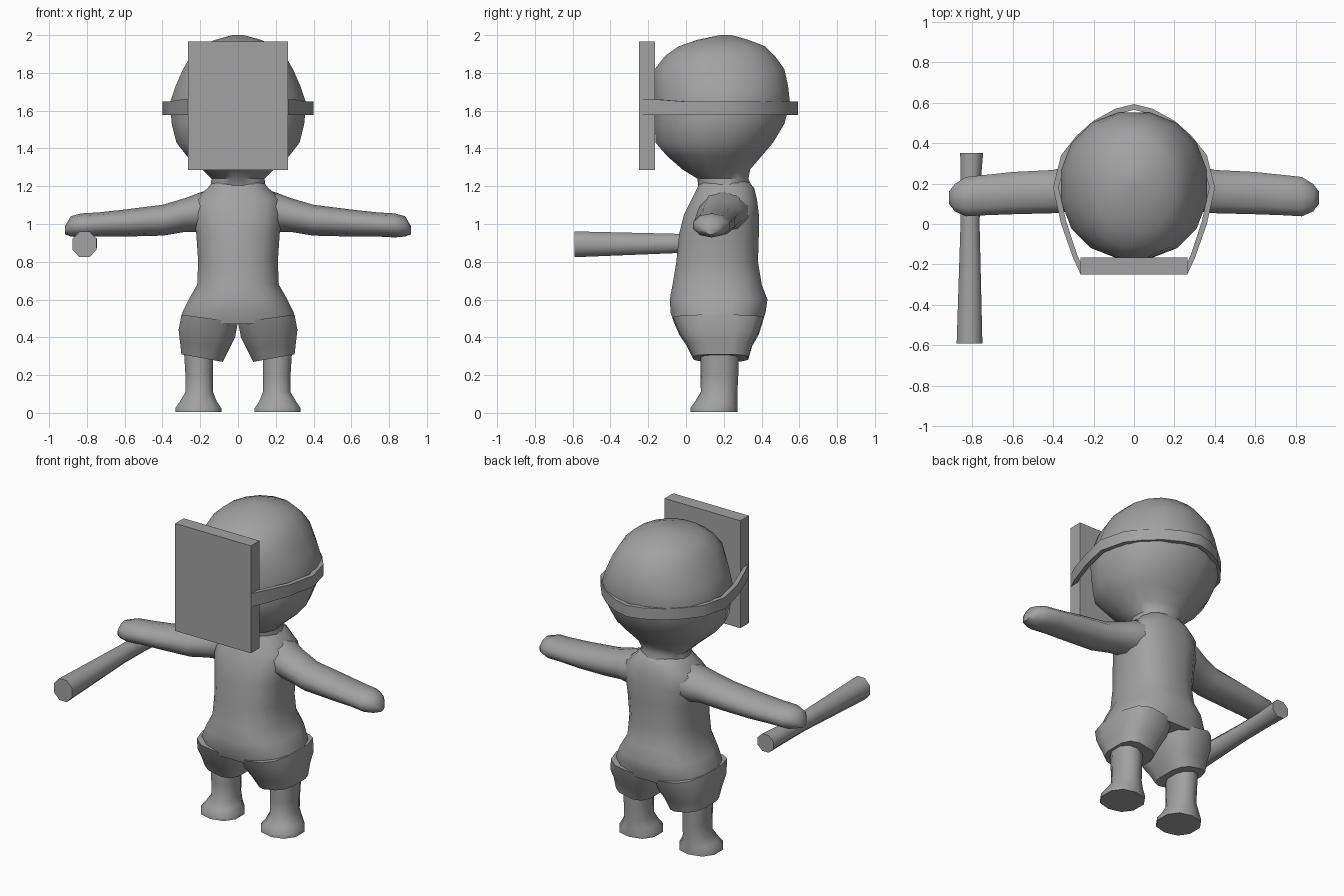
import bpy, bmesh, math

if "Cube" in bpy.data.objects:
    bpy.data.objects.remove(bpy.data.objects["Cube"])

grey = bpy.data.materials.new("plain grey")
grey.diffuse_color = (0.36, 0.36, 0.36, 1)
grey.use_nodes = True
grey.node_tree.nodes["Principled BSDF"].inputs["Base Color"].default_value = grey.diffuse_color


def finish(name, bm, angle=40):
    bmesh.ops.recalc_face_normals(bm, faces=bm.faces)
    me = bpy.data.meshes.new(name)
    bm.to_mesh(me)
    bm.free()
    me.materials.append(grey)
    ob = bpy.data.objects.new(name, me)
    bpy.context.collection.objects.link(ob)
    bpy.ops.object.select_all(action='DESELECT')
    ob.select_set(True)
    bpy.context.view_layer.objects.active = ob
    bpy.ops.object.shade_smooth_by_angle(angle=math.radians(angle))
    return ob


def loft(name, sections, axis='Z', sides=12, power=2.0, tilt=0.0, side=1, angle=50):
    """Skin rings. A section is (position on axis, a min, a max, b min, b max)."""
    bm = bmesh.new()
    rings = []
    for p, a0, a1, b0, b1 in sections:
        ring = []
        for i in range(sides):
            t = 2 * math.pi * (i + 0.5) / sides
            c, s = math.cos(t), math.sin(t)
            k = 1 / math.cos(math.pi / sides) if sides < 8 else 1.02
            u = k * math.copysign(abs(c) ** (2 / power), c)
            v = k * math.copysign(abs(s) ** (2 / power), s)
            a = (a0 + a1) / 2 + u * (a1 - a0) / 2
            b = (b0 + b1) / 2 + v * (b1 - b0) / 2
            if axis == 'Z':
                co = (side * a, b, p + tilt * u)
            elif axis == 'X':
                co = (side * p, a, b)
            else:
                co = (a, p, b)
            ring.append(bm.verts.new(co))
        rings.append(ring)
    for r, q in zip(rings, rings[1:]):
        for i in range(sides):
            j = (i + 1) % sides
            bm.faces.new((r[i], r[j], q[j], q[i]))
    bm.faces.new(rings[0])
    bm.faces.new(rings[-1])
    return finish(name, bm, angle)


# head, rounded crown narrowing to the chin and neck
loft("head", [
    (1.17, -.15, .15, .07, .36), (1.24, -.14, .14, .06, .33),
    (1.29, -.19, .19, -.02, .34), (1.36, -.27, .27, -.10, .40),
    (1.43, -.325, .325, -.16, .46), (1.53, -.35, .35, -.165, .52),
    (1.64, -.36, .36, -.17, .55), (1.73, -.33, .33, -.17, .54),
    (1.82, -.29, .29, -.165, .52), (1.89, -.25, .25, -.11, .47),
    (1.94, -.20, .20, -.04, .42), (1.975, -.12, .12, .06, .33),
    (2.0, -.03, .03, .18, .24)], sides=16, power=2.15)

# torso, from the neck down to the hips
loft("torso", [
    (1.24, -.12, .12, .08, .32), (1.19, -.16, .16, .06, .36),
    (1.13, -.23, .23, .03, .375), (1.05, -.235, .235, -.01, .385),
    (.95, -.22, .22, -.035, .385), (.80, -.21, .21, -.05, .38),
    (.68, -.215, .215, -.07, .40), (.60, -.26, .26, -.085, .43),
    (.53, -.295, .295, -.08, .42), (.47, -.305, .305, -.06, .40)],
    sides=16, power=2.5)

for label, s in (("left", 1), ("right", -1)):
    # shorts leg with a slanted hem
    loft(label + "_shorts_leg", [
        (.50, 0, .30, -.07, .41), (.42, .015, .315, -.035, .385),
        (.36, .045, .308, .005, .35), (.29, .08, .30, .04, .33)],
        sides=12, power=3, tilt=.02, side=s)
    # bare leg flaring into the foot
    loft(label + "_leg", [
        (.36, .13, .29, .08, .28), (.20, .13, .28, .08, .275),
        (.11, .13, .28, .08, .27), (.06, .11, .31, .05, .27),
        (.025, .085, .335, .025, .27), (.005, .085, .335, .025, .27)],
        sides=10, power=2.3, side=s)
    # arm reaching sideways to a blunt hand
    loft(label + "_arm", [
        (.08, .06, .34, .96, 1.20), (.20, .07, .33, .96, 1.165),
        (.28, .06, .30, .96, 1.135), (.40, .05, .27, .94, 1.10),
        (.60, .045, .26, .935, 1.075), (.74, .04, .245, .935, 1.06),
        (.83, .035, .235, .93, 1.055), (.885, .06, .20, .935, 1.04),
        (.915, .10, .16, .945, .99)], axis='X', sides=10, side=s)

# tapered club held in the right hand
loft("club", [
    (-.59, -.88, -.745, .82, .965), (0, -.86, -.76, .845, .95),
    (.20, -.86, -.755, .845, .95), (.35, -.862, -.742, .84, .955)],
    axis='Y', sides=8)

# flat rectangular face plate
bm = bmesh.new()
bmesh.ops.create_cube(bm, size=1)
for v in bm.verts:
    v.co = (v.co.x * .53, -.2075 + v.co.y * .085, 1.625 + v.co.z * .68)
finish("face_plate", bm, 30)

# strap running round the back of the head
half = [(.265, -.245), (.30, -.17), (.36, 0), (.40, .18), (.36, .34),
        (.285, .435), (.20, .51), (.09, .57)]
path = half + [(0, .592)] + [(-x, y) for x, y in reversed(half)]
bm = bmesh.new()
prev = None
for x, y in path:
    # the band is pulled inward by its thickness and sags a little at the back
    d = math.hypot(x, y - .18)
    ix, iy = x - x / d * .028, y - (y - .18) / d * .028
    top = 1.66 if y < -.1 else 1.648
    loop = [bm.verts.new(c) for c in ((x, y, 1.577), (x, y, top), (ix, iy, top), (ix, iy, 1.577))]
    if prev:
        for i in range(4):
            j = (i + 1) % 4
            bm.faces.new((prev[i], prev[j], loop[j], loop[i]))
    else:
        bm.faces.new(loop)
    prev = loop
bm.faces.new(prev)
finish("head_strap", bm, 40)
